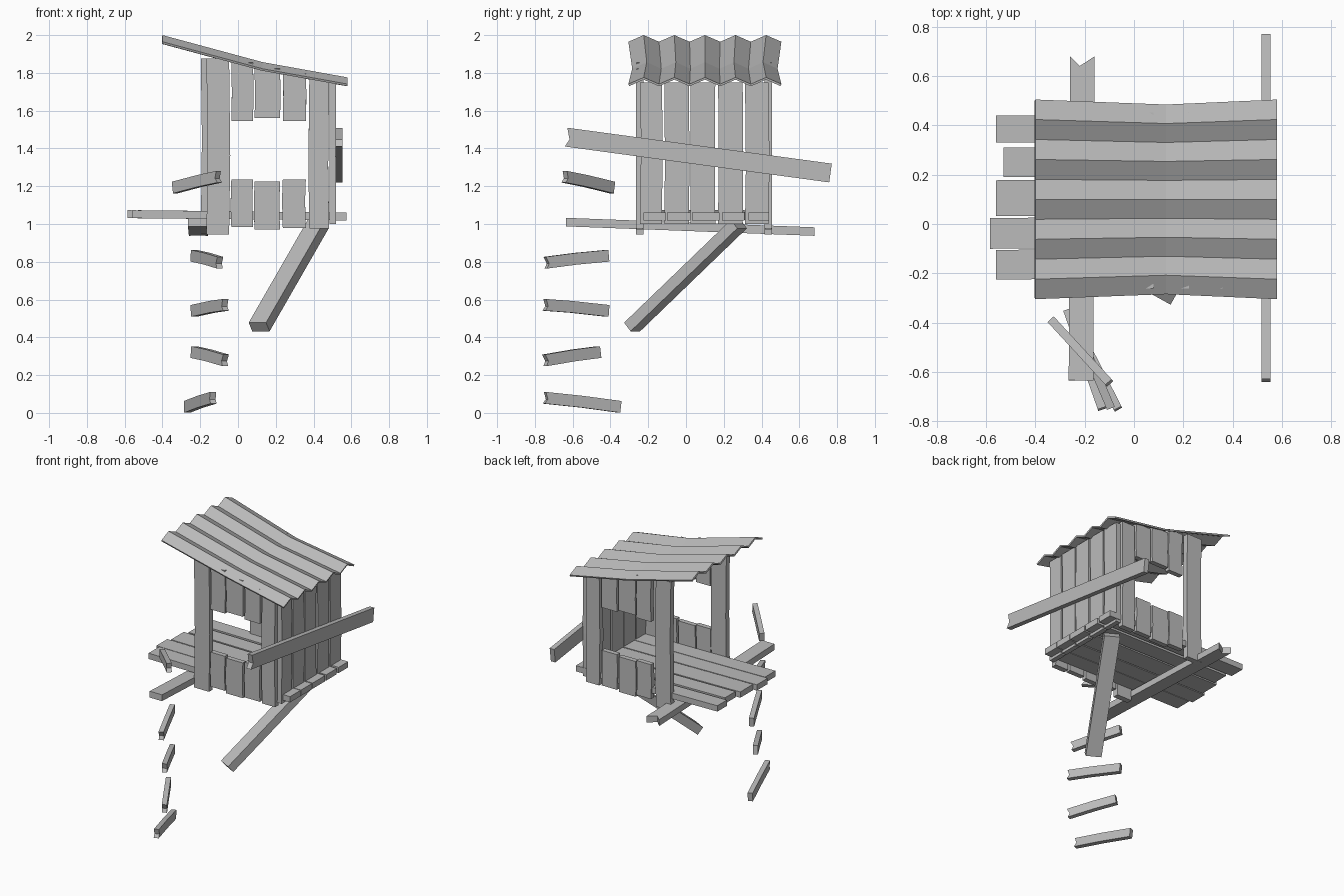
import bpy, bmesh, random
from mathutils import Vector

random.seed(4)
cube = bpy.data.objects.get("Cube")
if cube:
    bpy.data.objects.remove(cube)

wood = bpy.data.materials.new("grey wood")
wood.use_nodes = True
wood.diffuse_color = (0.5, 0.5, 0.5, 1)
wood.node_tree.nodes["Principled BSDF"].inputs["Base Color"].default_value = (0.5, 0.5, 0.5, 1)


def finish(name, bm):
    bmesh.ops.recalc_face_normals(bm, faces=bm.faces)
    mesh = bpy.data.meshes.new(name)
    bm.to_mesh(mesh)
    bm.free()
    mesh.materials.append(wood)
    obj = bpy.data.objects.new(name, mesh)
    bpy.context.scene.collection.objects.link(obj)
    return obj


def plank(name, start, end, width, thick, side, bow=0.0, notch=0.0):
    """Board from start to end; side is the direction of its width."""
    a, b = Vector(start), Vector(end)
    along = (b - a).normalized()
    across = Vector(side)
    across = (across - along * across.dot(along)).normalized()
    depth = along.cross(across) * thick
    length, half = (b - a).length, width / 2
    mid = length * random.uniform(0.4, 0.6)
    outline = [(0, -half), (mid, -half + bow), (length, -half), (length, half),
               (mid, half + bow), (0, half)]
    if notch:
        outline.insert(3, (length - notch, -half * 0.2))
    bm = bmesh.new()
    verts = [bm.verts.new(a + along * s + across * t - depth / 2) for s, t in outline]
    face = bm.faces.new(verts)
    new = bmesh.ops.extrude_face_region(bm, geom=[face])["geom"]
    bmesh.ops.translate(bm, vec=depth, verts=[v for v in new if isinstance(v, bmesh.types.BMVert)])
    return finish(name, bm)


X, Y, Z = (1, 0, 0), (0, 1, 0), (0, 0, 1)


def roof_height(x):
    """Height of the folds' low lines, with a kink in mid slope."""
    return 1.96 - 0.27 * (x + 0.4) if x < 0.13 else 1.817 - 0.18 * (x - 0.13)


# Corrugated roof sheet
bm = bmesh.new()
rows = []
for x, spread in ((-0.4, 1.0), (0.13, 0.95), (0.58, 1.0)):
    rows.append([bm.verts.new((x, 0.1 + (i - 5) * 0.081 * spread,
                               roof_height(x) + (0.04 if i % 2 else 0.005)))
                 for i in range(11)])
for r0, r1 in zip(rows, rows[1:]):
    for i in range(10):
        bm.faces.new((r0[i], r1[i], r1[i + 1], r0[i + 1]))
roof = finish("roof", bm)
solid = roof.modifiers.new("thickness", "SOLIDIFY")
solid.thickness = 0.012
solid.offset = -1 if roof.data.polygons[0].normal.z > 0 else 1

# Front and back walls: corner posts with short boards over and under a window
boards = ((0.022, 0.115, 1.545, 1.235, 0.985), (0.155, 0.135, 1.56, 1.225, 0.97),
          (0.298, 0.122, 1.545, 1.235, 0.98))
for wall, y, shift in (("front", -0.245, 0.0), ("back", 0.435, -0.03)):
    plank(wall + "_open_post", (-0.107 + shift, y, 0.945), (-0.107 + shift, y, roof_height(-0.09)),
          0.12, 0.04, X, 0.006)
    plank(wall + "_wall_post", (0.43, y, 0.975), (0.43, y, roof_height(0.42)), 0.105, 0.04, X, -0.005)
    for i, (x, w, upper, lower, base) in enumerate(boards):
        plank(f"{wall}_upper_board_{i}", (x, y, upper), (x, y, roof_height(x) + 0.01),
              w, 0.035, X, 0.003)
        plank(f"{wall}_lower_board_{i}", (x, y, base), (x, y, lower), w, 0.035, X, -0.004)

# Closed side wall
for i, (y, w) in enumerate(((-0.185, 0.115), (-0.05, 0.13), (0.09, 0.13), (0.235, 0.13), (0.375, 0.125))):
    plank(f"side_board_{i}", (0.502, y, 1.0), (0.502, y, 1.75), w, 0.035, Y,
          random.uniform(-0.006, 0.006))

# Floor boards reaching out past the open side
for i, (y, w, tip) in enumerate(((-0.165, 0.12, 0.56), (-0.038, 0.125, 0.585), (0.105, 0.145, 0.56),
                                 (0.25, 0.12, 0.53), (0.385, 0.11, 0.56))):
    plank(f"floor_board_{i}", (0.575, y, 1.04), (-tip, y, 1.052), w, 0.042, Y, 0.003)

# Beam under the floor, angled brace, loose rail on the side wall
plank("floor_beam", (-0.215, -0.635, 1.01), (-0.21, 0.68, 0.96), 0.1, 0.045, X, 0.0, 0.04)
plank("brace", (0.112, -0.285, 0.455), (0.425, 0.28, 1.0), 0.105, 0.06, (0.875, -0.484, 0))
plank("side_rail", (0.535, 0.765, 1.27), (0.535, -0.635, 1.46), 0.1, 0.036, Z, 0.0, 0.02)

# Crooked ladder rungs
rungs = (((-0.27, -0.35, 0.032), (-0.13, -0.75, 0.08)),
         ((-0.235, -0.46, 0.322), (-0.065, -0.75, 0.278)),
         ((-0.235, -0.415, 0.54), (-0.065, -0.75, 0.572)),
         ((-0.235, -0.415, 0.832), (-0.095, -0.745, 0.795)),
         ((-0.335, -0.39, 1.193), (-0.1, -0.645, 1.25)))
for i, (inner, outer) in enumerate(rungs):
    plank(f"ladder_rung_{i}", inner, outer, 0.062, 0.034, Z, 0.003, 0.015)
